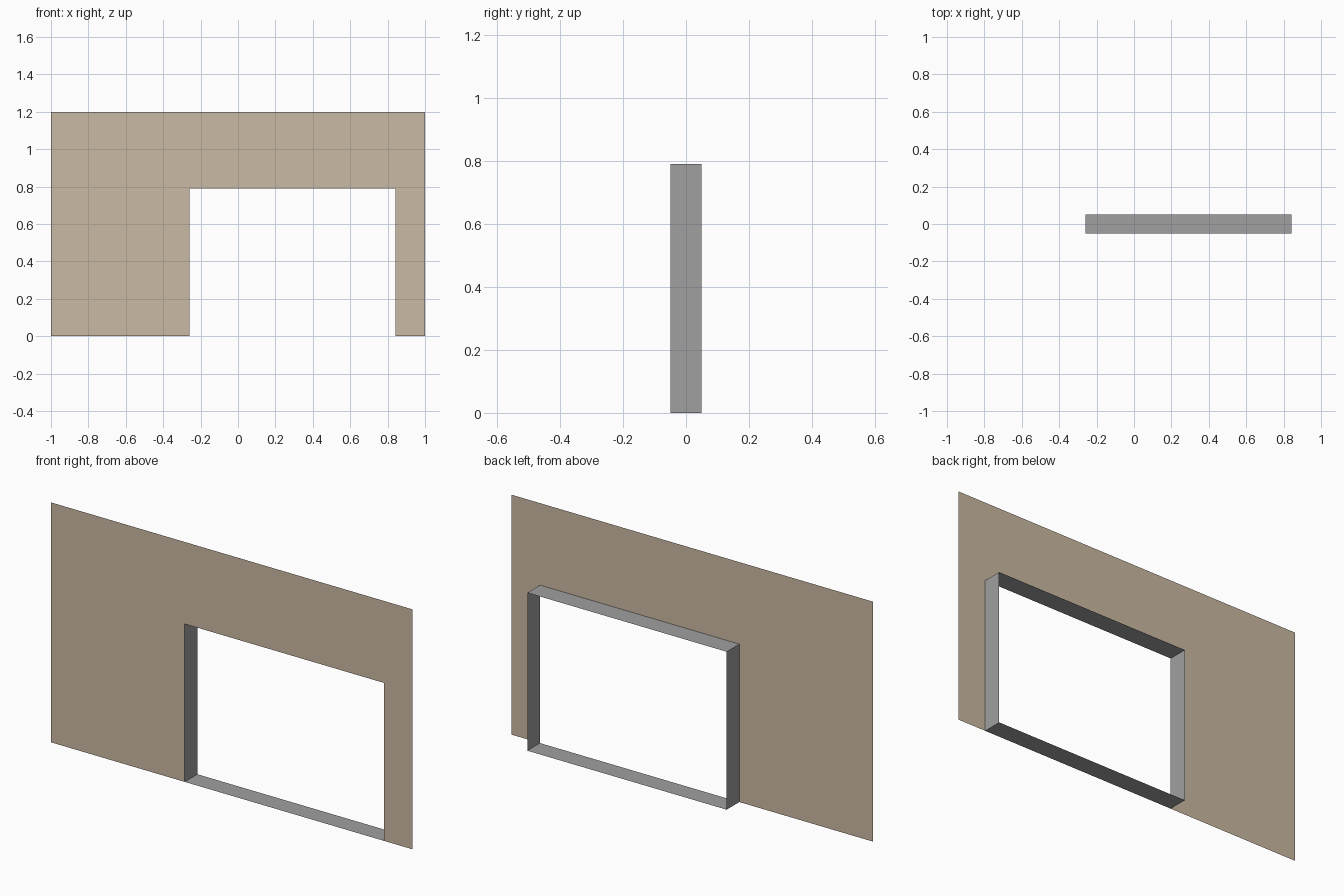
import bpy, bmesh

if "Cube" in bpy.data.objects:
    bpy.data.objects.remove(bpy.data.objects["Cube"])

W, H, D = 1.0, 1.20, 0.05            # half width, height, half depth
L, R, T = -0.26, 0.843, 0.79         # opening left, right, top


def material(name, rgb):
    m = bpy.data.materials.new(name)
    m.diffuse_color = (*rgb, 1)
    m.use_nodes = True
    m.node_tree.nodes["Principled BSDF"].inputs["Base Color"].default_value = m.diffuse_color
    return m


def finish(name, bm, mat):
    mesh = bpy.data.meshes.new(name)
    bm.to_mesh(mesh)
    bm.free()
    mesh.materials.append(mat)
    bpy.context.collection.objects.link(bpy.data.objects.new(name, mesh))


tan = material("tan_plaster", (0.60, 0.49, 0.37))
grey = material("grey_reveal", (0.35, 0.35, 0.35))

# Wall: one thin sheet at the front, notched by the opening
bm = bmesh.new()
outline = [(-W, 0), (L, 0), (L, T), (R, T), (R, 0), (W, 0), (W, H), (-W, H)]
bm.faces.new([bm.verts.new((x, -D, z)) for x, z in outline])
finish("wall", bm, tan)

# Reveal: rectangular lining of the opening, extruded to the back
bm = bmesh.new()
loop = [bm.verts.new((x, -D, z)) for x, z in [(L, 0), (L, T), (R, T), (R, 0)]]
edges = [bm.edges.new((loop[i], loop[(i + 1) % 4])) for i in range(4)]
ext = bmesh.ops.extrude_edge_only(bm, edges=edges)["geom"]
bmesh.ops.translate(bm, vec=(0, 2 * D, 0),
                    verts=[g for g in ext if isinstance(g, bmesh.types.BMVert)])
# Make the faces look into the opening
for f in bm.faces:
    f.normal_update()
    c = f.calc_center_median()
    if f.normal.x * ((L + R) / 2 - c.x) + f.normal.z * (T / 2 - c.z) < 0:
        f.normal_flip()
finish("opening_reveal", bm, grey)
